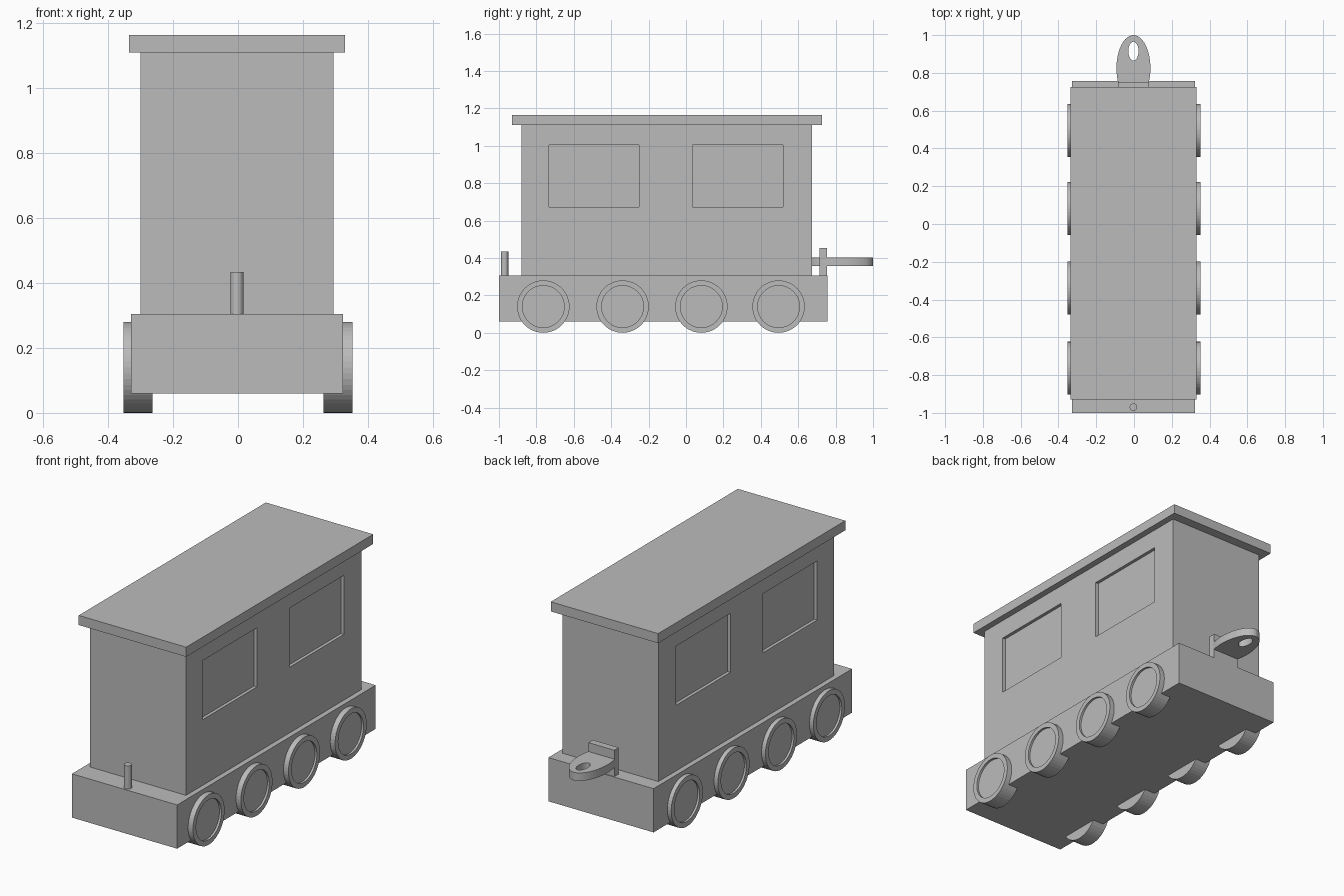
import bpy, bmesh
from math import cos, sin, pi
from mathutils import Vector, Matrix

if "Cube" in bpy.data.objects:
    bpy.data.objects.remove(bpy.data.objects["Cube"], do_unlink=True)

grey = bpy.data.materials.new("plain_grey")
grey.use_nodes = True
grey.diffuse_color = (0.5, 0.5, 0.5, 1)
grey.node_tree.nodes["Principled BSDF"].inputs["Base Color"].default_value = (0.5, 0.5, 0.5, 1)

MID = -0.003  # centre line of the carriage


def finish(bm, name):
    bmesh.ops.recalc_face_normals(bm, faces=bm.faces)
    mesh = bpy.data.meshes.new(name)
    bm.to_mesh(mesh)
    bm.free()
    mesh.materials.append(grey)
    obj = bpy.data.objects.new(name, mesh)
    bpy.context.collection.objects.link(obj)
    return obj


def box(half_width, y0, y1, z0, z1):
    bm = bmesh.new()
    size = Matrix.Diagonal((2 * half_width, y1 - y0, z1 - z0, 1))
    place = Matrix.Translation((MID, (y0 + y1) / 2, (z0 + z1) / 2))
    bmesh.ops.create_cube(bm, size=1, matrix=place @ size)
    return bm


def cylinder(radius, depth, matrix, sides):
    bm = bmesh.new()
    bmesh.ops.create_cone(bm, cap_ends=True, segments=sides, radius1=radius,
                          radius2=radius, depth=depth, matrix=matrix)
    return bm


# Chassis and roof
finish(box(0.326, -1.0, 0.757, 0.06, 0.305), "chassis")
finish(box(0.333, -0.93, 0.726, 1.11, 1.164), "roof")

# Cabin with two recessed windows on each side
windows = [(-0.732, -0.252), (0.035, 0.518)]
sill, head = 0.673, 1.004
bm = box(0.297, -0.88, 0.673, 0.305, 1.11)
cuts = [(Vector((0, y, 0)), (0, 1, 0)) for pair in windows for y in pair]
cuts += [(Vector((0, 0, z)), (0, 0, 1)) for z in (sill, head)]
for point, normal in cuts:
    bmesh.ops.bisect_plane(bm, geom=bm.verts[:] + bm.edges[:] + bm.faces[:],
                           plane_co=point, plane_no=normal)
bm.normal_update()
panes = []
for face in bm.faces:
    c = face.calc_center_median()
    if abs(face.normal.x) > 0.9 and sill < c.z < head and any(a < c.y < b for a, b in windows):
        panes.append(face)
for face in bmesh.ops.extrude_discrete_faces(bm, faces=panes)["faces"]:
    inward = -0.018 if face.calc_center_median().x > 0 else 0.018
    bmesh.ops.translate(bm, verts=face.verts[:], vec=(inward, 0, 0))
finish(bm, "cabin")

# Wheels with a shallow dished outer face
for side, label in ((1, "left"), (-1, "right")):
    for number, y in enumerate((-0.763, -0.339, 0.082, 0.495), 1):
        place = Matrix.Translation((side * 0.308, y, 0.14)) @ Matrix.Rotation(pi / 2, 4, "Y")
        bm = cylinder(0.14, 0.09, place, 48)
        bm.normal_update()
        outer = [f for f in bm.faces if f.normal.x * side > 0.9]
        bmesh.ops.inset_region(bm, faces=outer, thickness=0.028)
        hub = bmesh.ops.extrude_discrete_faces(bm, faces=outer)["faces"][0]
        bmesh.ops.translate(bm, verts=hub.verts[:], vec=(-side * 0.012, 0, 0))
        finish(bm, f"{label}_wheel_{number}")

# Front coupling pin
finish(cylinder(0.02, 0.135, Matrix.Translation((MID, -0.97, 0.367)), 32), "coupling_pin")

# Rear coupling: upright bracket and oval eye plate
finish(box(0.08, 0.714, 0.753, 0.3, 0.453), "coupling_bracket")

bm = bmesh.new()
SIDES = 48
rings = []
for z in (0.358, 0.403):
    for cy, rx, ry in ((0.825, 0.09, 0.175), (0.915, 0.027, 0.05)):
        angles = [2 * pi * i / SIDES for i in range(SIDES)]
        rings.append([bm.verts.new((MID + rx * cos(a), cy + ry * sin(a), z)) for a in angles])
for a, b in ((0, 1), (1, 3), (3, 2), (2, 0)):
    for i in range(SIDES):
        j = (i + 1) % SIDES
        bm.faces.new((rings[a][i], rings[a][j], rings[b][j], rings[b][i]))
finish(bm, "coupling_eye")
